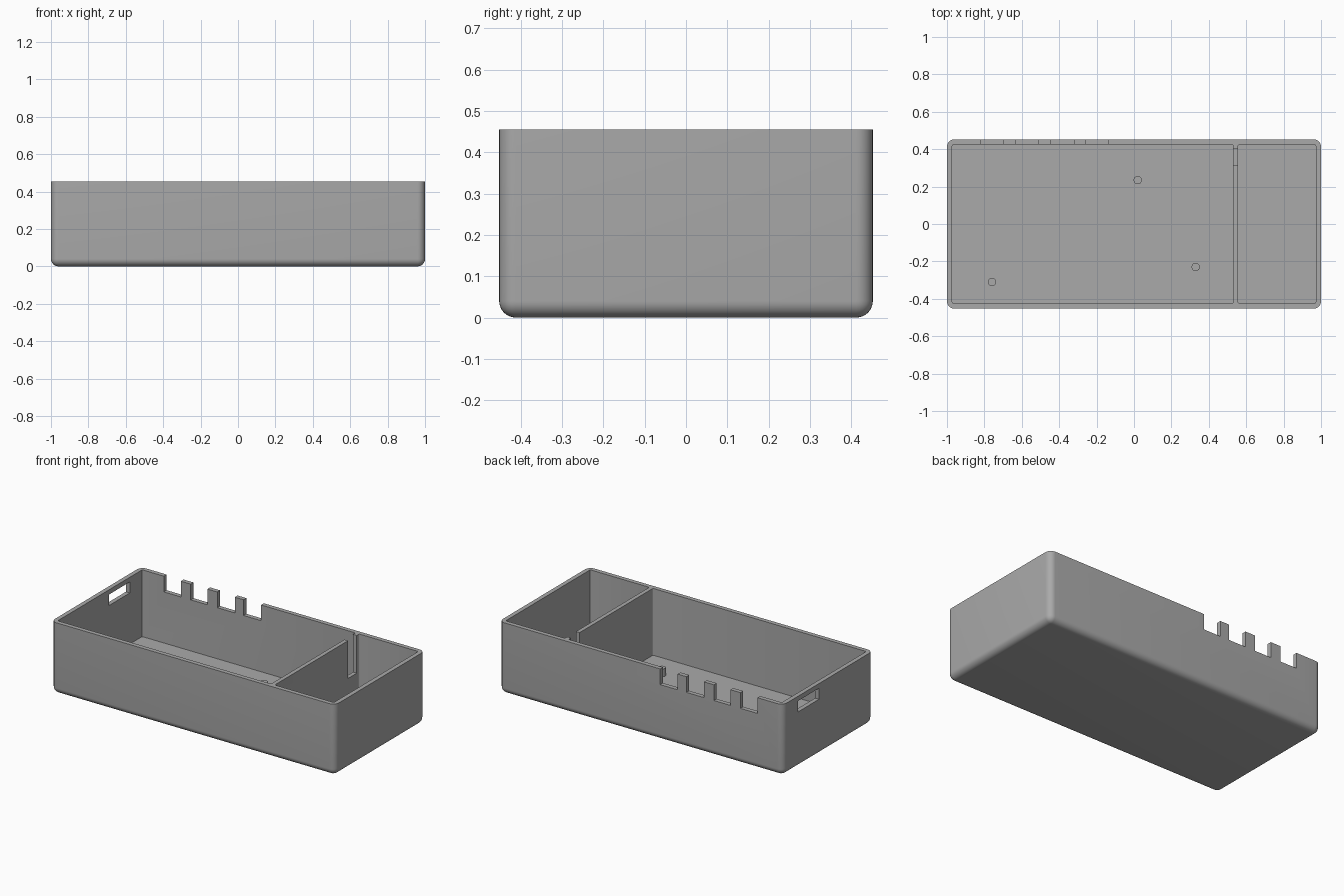
import bpy
import bmesh
import math
from mathutils import Matrix, Vector

if "Cube" in bpy.data.objects:
    bpy.data.objects.remove(bpy.data.objects["Cube"], do_unlink=True)

LENGTH, WIDTH, HEIGHT = 2.0, 0.905, 0.455
WALL, FLOOR = 0.028, 0.03
HX, HY = LENGTH / 2, WIDTH / 2
IX, IY = HX - WALL, HY - WALL

grey = bpy.data.materials.new("grey_plastic")
grey.use_nodes = True
colour = (0.4, 0.4, 0.4, 1)
grey.diffuse_color = colour
grey.node_tree.nodes["Principled BSDF"].inputs["Base Color"].default_value = colour


def add_object(name, bm):
    mesh = bpy.data.meshes.new(name)
    bm.to_mesh(mesh)
    bm.free()
    mesh.materials.append(grey)
    obj = bpy.data.objects.new(name, mesh)
    bpy.context.collection.objects.link(obj)
    return obj


def box(name, low, high, radius=0, segments=4, round_bottom=False):
    """Box between two corners, with rounded upright (and bottom) edges."""
    low, high = Vector(low), Vector(high)
    bm = bmesh.new()
    bmesh.ops.create_cube(bm, size=1, matrix=Matrix.Translation((low + high) / 2)
                          @ Matrix.Diagonal((high - low).to_4d()))
    if radius:
        def wanted(edge):
            a, b = (v.co.z for v in edge.verts)
            return abs(a - b) > 1e-4 or (round_bottom and max(a, b) < low.z + 1e-4)
        bmesh.ops.bevel(bm, geom=[e for e in bm.edges if wanted(e)], offset=radius,
                        segments=segments, profile=0.5, affect='EDGES')
    return add_object(name, bm)


def cut(target, cutter):
    cutter.hide_render = True
    mod = target.modifiers.new("cut", 'BOOLEAN')
    mod.operation, mod.solver, mod.object = 'DIFFERENCE', 'EXACT', cutter
    bpy.context.view_layer.objects.active = target
    bpy.ops.object.modifier_apply(modifier=mod.name)
    bpy.data.objects.remove(cutter, do_unlink=True)


def smooth(obj):
    bpy.ops.object.select_all(action='DESELECT')
    obj.select_set(True)
    bpy.context.view_layer.objects.active = obj
    bpy.ops.object.shade_smooth_by_angle(angle=math.radians(30))


# Rounded case with two open compartments either side of a divider
case = box("case", (-HX, -HY, 0), (HX, HY, HEIGHT), 0.04, 8, True)
for x0, x1 in ((-IX, 0.53), (0.556, IX)):
    cut(case, box("compartment_cutter", (x0, -IY, FLOOR), (x1, IY, 0.6), 0.008, 3))

# Row of notches in the back rim
for x0, x1 in ((-0.82, -0.70), (-0.63, -0.513), (-0.443, -0.32), (-0.258, -0.135)):
    cut(case, box("notch_cutter", (x0, IY - 0.01, 0.355), (x1, 0.6, 0.6)))

# Window in the right end wall
cut(case, box("window_cutter", (-1.2, 0.09, 0.355), (-IX + 0.01, 0.30, 0.425)))

# Cable slot in the divider
cut(case, box("slot_cutter", (0.52, 0.313, 0.215), (0.566, 0.40, 0.6)))
smooth(case)

# Locating pegs on the floor
for i, (x, y) in enumerate(((0.02, 0.235), (0.33, -0.23), (-0.76, -0.31))):
    bm = bmesh.new()
    bmesh.ops.create_cone(bm, cap_ends=True, segments=32, radius1=0.022, radius2=0.022,
                          depth=0.06, matrix=Matrix.Translation((x, y, 0.05)))
    smooth(add_object(f"floor_peg_{i + 1}", bm))
